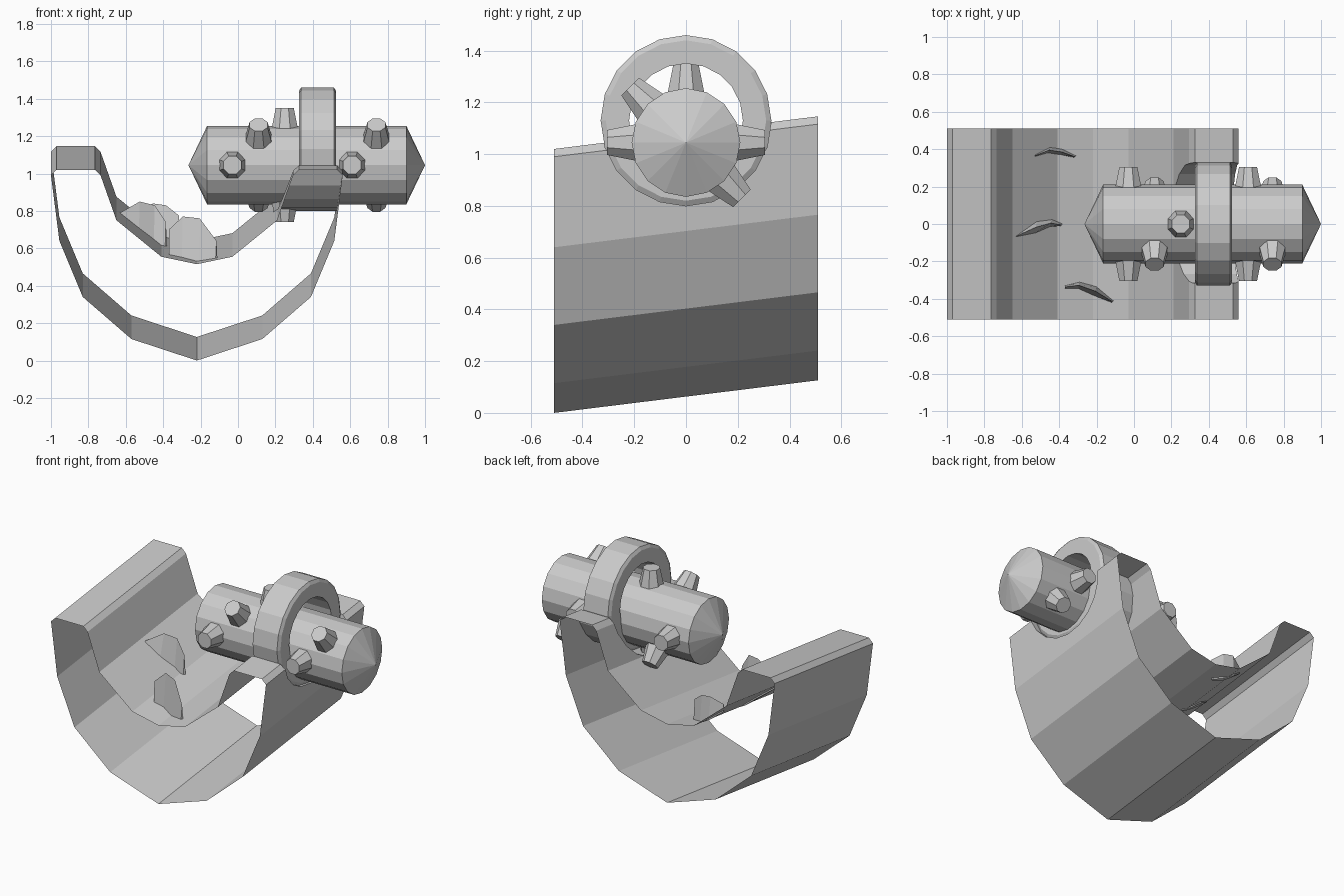
import bpy, bmesh
from math import sin, cos, pi, radians
from mathutils import Matrix, Vector

if "Cube" in bpy.data.objects:
    bpy.data.objects.remove(bpy.data.objects["Cube"])

SLOPE = 0.1235
HALF = 0.51
AXIS_Z = 1.045


def make(name, verts, faces):
    me = bpy.data.meshes.new(name)
    me.from_pydata(verts, [], faces)
    bm = bmesh.new()
    bm.from_mesh(me)
    bmesh.ops.recalc_face_normals(bm, faces=bm.faces)
    bm.to_mesh(me)
    bm.free()
    ob = bpy.data.objects.new(name, me)
    bpy.context.collection.objects.link(ob)
    return ob


def lathe_x(name, profile, n, cz, closed=False):
    """Spin (x, radius) points around an x axis at height cz."""
    verts = [(x, r * cos(2 * pi * i / n), cz + r * sin(2 * pi * i / n))
             for x, r in profile for i in range(n)]
    m = len(profile)
    faces = []
    for k in range(m if closed else m - 1):
        k2 = (k + 1) % m
        for i in range(n):
            j = (i + 1) % n
            faces.append((k * n + i, k * n + j, k2 * n + j, k2 * n + i))
    if not closed:
        faces += [tuple(range(n)), tuple(range((m - 1) * n, m * n))]
    return make(name, verts, faces)


# Sloping cradle: half profile mirrored about its centre line and swept in y
half = [(0, .515), (.19, .555), (.43, .75), (.515, .99), (.545, 1.02), (.75, 1.02),
        (.78, .99), (.735, .64), (.61, .34), (.35, .115), (0, 0)]
loop = half + [(-x, z) for x, z in half[-2:0:-1]]
n = len(loop)
verts = [(x - .22, y, z + (y + HALF) * SLOPE) for y in (-HALF, HALF) for x, z in loop]
# Caps are split on the centre line so the boolean gets clean solids
faces = [(i, (i + 1) % n, n + (i + 1) % n, n + i) for i in range(n)]
for o in (0, n):
    faces.append(tuple(o + i for i in range(11)))
    faces.append(tuple(o + i % n for i in range(10, n + 1)))
cradle = make("cradle", verts, faces)

# Round notch in the right wall
cutter = lathe_x("notch_cutter", [(0.0, .33), (.9, .33)], 20, 1.13)
cutter.hide_render = True
mod = cradle.modifiers.new("notch", 'BOOLEAN')
mod.operation = 'DIFFERENCE'
mod.solver = 'EXACT'
mod.object = cutter
dg = bpy.context.evaluated_depsgraph_get()
me = bpy.data.meshes.new_from_object(cradle.evaluated_get(dg))
cradle.modifiers.clear()
cradle.data = me
bpy.data.objects.remove(cutter)

# Open both ends of the cradle
bm = bmesh.new()
bm.from_mesh(me)
ends = [f for f in bm.faces if all(abs(v.co.y) > HALF - .001 for v in f.verts)
        and abs(f.normal.y) > .9]
bmesh.ops.delete(bm, geom=ends, context='FACES')
bm.to_mesh(me)
bm.free()

# Ring set in the notch
lathe_x("ring", [(.325, .22), (.325, .31), (.337, .33), (.513, .33), (.525, .31), (.525, .22)],
        20, 1.13, closed=True)

# Drum with pointed ends
drum = lathe_x("drum", [(-.265, .0005), (-.165, .21), (.9, .21), (1.0, .0005)], 16, AXIS_Z)
bm = bmesh.new()
bm.from_mesh(drum.data)
bmesh.ops.remove_doubles(bm, verts=bm.verts, dist=.002)
bm.to_mesh(drum.data)
bm.free()

# Tapered studs in opposite pairs: x position and angle around the drum
bm = bmesh.new()
for x, ang in ((-.03, 0), (.61, 0), (.25, 90), (.11, 135), (.74, 135)):
    for a in (radians(ang), radians(ang + 180)):
        d = Vector((0, cos(a), sin(a)))
        mat = (Matrix.Translation(Vector((x, 0, AXIS_Z)) + d * .2475)
               @ d.to_track_quat('Z', 'Y').to_matrix().to_4x4()
               @ Matrix.Rotation(pi / 8, 4, 'Z'))
        bmesh.ops.create_cone(bm, cap_ends=True, segments=8, radius1=.077,
                              radius2=.052, depth=.115, matrix=mat)
me = bpy.data.meshes.new("studs")
bm.to_mesh(me)
bm.free()
bpy.context.collection.objects.link(bpy.data.objects.new("studs", me))


# Curved chips standing on the cradle floor
def floor_z(x, y):
    u = abs(x + .22)
    for (a, za), (b, zb) in zip(half[:3], half[1:4]):
        if u <= b:
            return za + (zb - za) * (u - a) / (b - a) + (y + HALF) * SLOPE
    return half[3][1]


def chip(name, outer, inner, tops):
    """Crescent: outer and inner arcs on the floor, meeting in a raised ridge."""
    verts = []
    for (xo, yo), (xi, yi), t in zip(outer, inner, tops):
        verts += [(xo, yo, floor_z(xo, yo) - .01), (xi, yi, floor_z(xi, yi) - .01),
                  ((xo + xi) / 2, (yo + yi) / 2, t)]
    faces = [(0, 1, 2), (len(verts) - 3, len(verts) - 2, len(verts) - 1)]
    for k in range(0, len(verts) - 3, 3):
        for a, b in ((0, 1), (1, 2), (2, 0)):
            faces.append((k + a, k + b, k + b + 3, k + a + 3))
    make(name, verts, faces)


chip("chip_back", [(-.53, .37), (-.45, .41), (-.38, .40), (-.31, .365)],
     [(-.53, .36), (-.46, .38), (-.39, .37), (-.32, .355)], [.80, .84, .83, .775])
chip("chip_middle", [(-.63, -.06), (-.52, .015), (-.44, .025), (-.38, .0)],
     [(-.63, -.07), (-.53, -.05), (-.45, -.015), (-.39, -.01)], [.79, .85, .83, .74])
chip("chip_front", [(-.37, -.33), (-.29, -.31), (-.20, -.335), (-.11, -.41)],
     [(-.37, -.345), (-.30, -.345), (-.21, -.385), (-.12, -.42)], [.70, .77, .76, .64])
